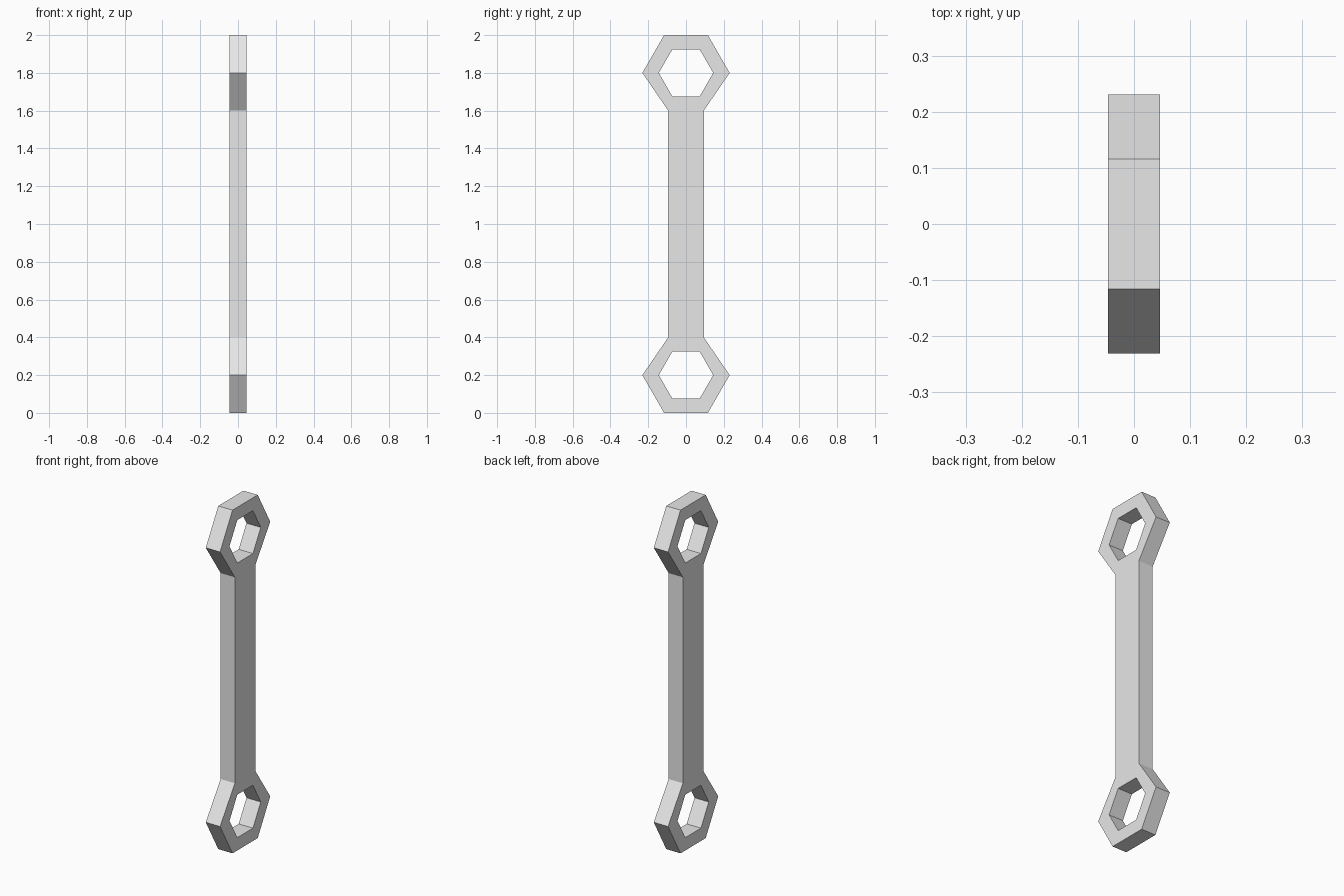
import bpy
import bmesh

cube = bpy.data.objects.get("Cube")
if cube:
    bpy.data.objects.remove(cube, do_unlink=True)

THICKNESS = 0.092
MID = 1.0            # height of the mirror plane
EYE = 0.80           # eye centre, measured from the mirror plane

# Right half-outlines of the eye as (y, offset from eye centre), top to bottom
OUTER = [(0.116, 0.2), (0.231, 0), (0.094, -0.2)]
INNER = [(0.072, 0.125), (0.144, 0), (0.072, -0.125)]

# Single grey material
grey = bpy.data.materials.new("light_grey")
grey.use_nodes = True
grey.diffuse_color = (0.8, 0.8, 0.8, 1)
grey.node_tree.nodes["Principled BSDF"].inputs["Base Color"].default_value = (0.8, 0.8, 0.8, 1)


def add_loop(bm, half, side):
    """Closed hexagon from a half-outline; side = 1 for upper eye, -1 for lower."""
    points = half + [(-y, z) for y, z in reversed(half)]
    return [bm.verts.new((0, y, MID + side * (EYE + z))) for y, z in points]


bm = bmesh.new()
necks = []
for side in (1, -1):
    # Hexagonal ring eye
    outer, inner = add_loop(bm, OUTER, side), add_loop(bm, INNER, side)
    for i in range(6):
        j = (i + 1) % 6
        bm.faces.new((outer[i], outer[j], inner[j], inner[i]))
    necks.append((outer[2], outer[3]))

# Straight shank joining the two eyes
(upper_r, upper_l), (lower_r, lower_l) = necks
bm.faces.new((upper_r, upper_l, lower_l, lower_r))
bmesh.ops.recalc_face_normals(bm, faces=bm.faces)

mesh = bpy.data.meshes.new("double_eye_link")
bm.to_mesh(mesh)
bm.free()
mesh.materials.append(grey)
link = bpy.data.objects.new("double_eye_link", mesh)
bpy.context.collection.objects.link(link)

# Plate thickness, even on both sides
solid = link.modifiers.new("thickness", 'SOLIDIFY')
solid.thickness = THICKNESS
solid.offset = 0
